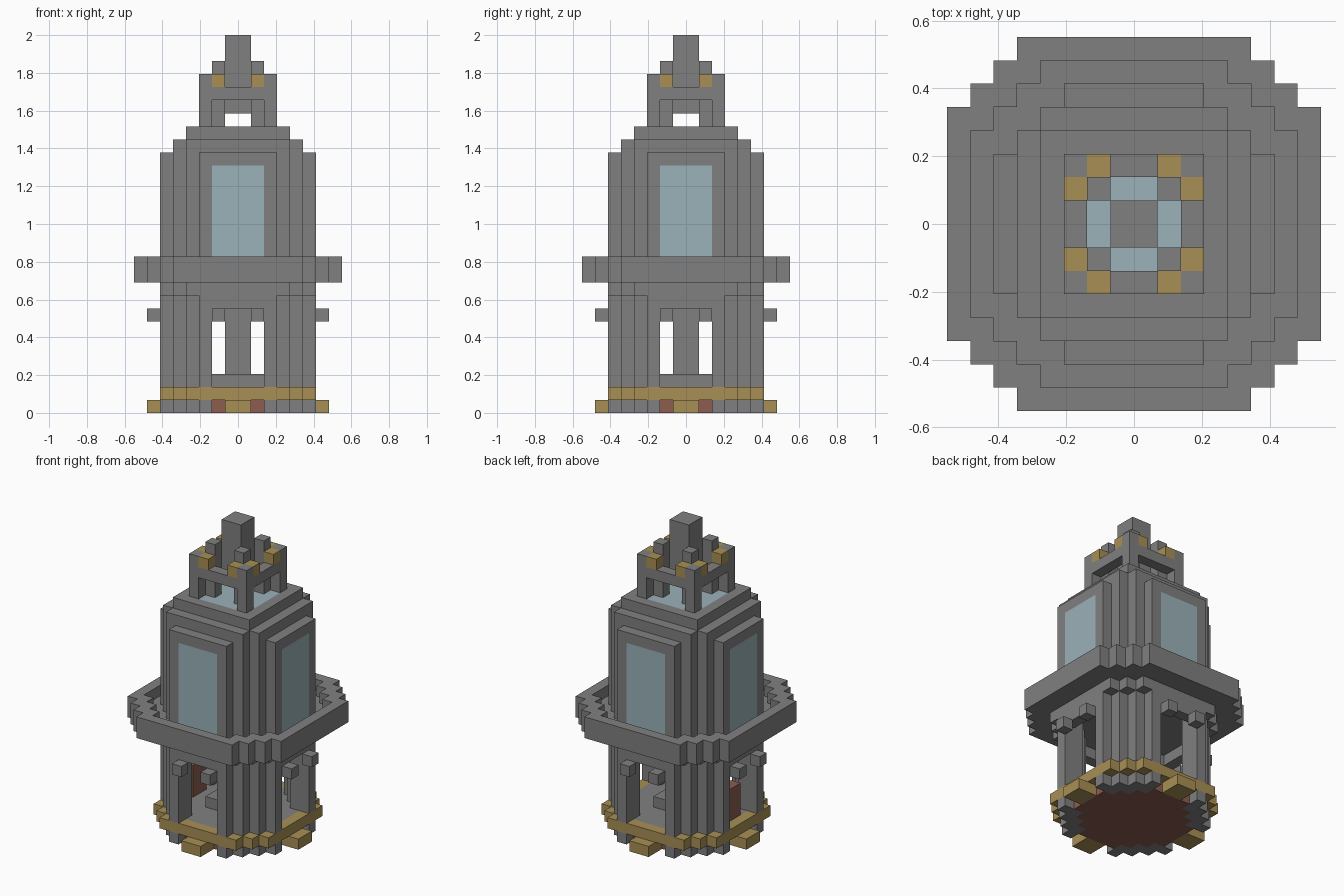
import bpy
import bmesh
from mathutils import Vector

if "Cube" in bpy.data.objects:
    bpy.data.objects.remove(bpy.data.objects["Cube"], do_unlink=True)

U = 2 / 29  # block size


def material(name, rgb):
    m = bpy.data.materials.new(name)
    m.use_nodes = True
    m.diffuse_color = (*rgb, 1)
    m.node_tree.nodes["Principled BSDF"].inputs["Base Color"].default_value = (*rgb, 1)
    return m


MATS = [material("stone grey", (0.216, 0.216, 0.216)),
        material("brass gold", (0.386, 0.275, 0.089)),
        material("pale glass", (0.328, 0.445, 0.485)),
        material("brick red", (0.262, 0.107, 0.08))]
GREY, GOLD, GLASS, RED = range(len(MATS))
AXES = [Vector(v) for v in ((1, 0, 0), (0, 1, 0), (0, 0, 1))]


def blocks(name, z0, z1, rule):
    """Fill a block grid by rule(long, short, z) -> colour or None; keep the outer faces."""
    cells = {}
    for x in range(-8, 8):
        for y in range(-8, 8):
            ax, ay = abs(x + .5), abs(y + .5)
            for z in range(z0, z1):
                colour = rule(max(ax, ay), min(ax, ay), z)
                if colour is not None:
                    cells[x, y, z] = colour
    build(name, cells)


def build(name, cells):
    bm = bmesh.new()
    for cell, colour in cells.items():
        centre = Vector(cell) + Vector((.5, .5, .5))
        for i, axis in enumerate(AXES):
            for sign in (-1, 1):
                if tuple(int(c) for c in Vector(cell) + axis * sign) in cells:
                    continue
                a, b = AXES[(i + 1) % 3] / 2, AXES[(i + 2) % 3] / 2 * sign
                mid = centre + axis * sign / 2
                ring = (mid - a - b, mid + a - b, mid + a + b, mid - a + b)
                face = bm.faces.new([bm.verts.new(p * U) for p in ring])
                face.material_index = colour
    bmesh.ops.remove_doubles(bm, verts=bm.verts, dist=U / 100)
    mesh = bpy.data.meshes.new(name)
    bm.to_mesh(mesh)
    bm.free()
    for m in MATS:
        mesh.materials.append(m)
    bpy.context.collection.objects.link(bpy.data.objects.new(name, mesh))


def octagon(l, s, a, b):
    """Inside a stepped octagon of half width a whose flat sides have half length b."""
    return l < a and l + s <= a + b - 1


def when(test, colour=GREY):
    return colour if test else None


def inner(l, s):
    return octagon(l, s, 5, 2)


# Foundation: red core, grey stepped corners, gold steps on four sides
def foundation(l, s, z):
    if s < 1 and 5 < l < 7:
        return GOLD
    if inner(l, s):
        return RED
    return when(octagon(l, s, 6, 3) and s > 2)


blocks("foundation", 0, 1, foundation)

# Floor with gold border
blocks("floor", 1, 2, lambda l, s, z: when(
    octagon(l, s, 6, 4), GREY if inner(l, s) else GOLD))

# Ground storey: corner piers joined by lintels
blocks("corner_piers", 2, 9, lambda l, s, z: when(
    octagon(l, s, 6, 3) and not inner(l, s) and (s > 2 or z == 8)))
blocks("centre_plinth", 2, 3, lambda l, s, z: when(l < 2))
blocks("centre_column", 3, 9, lambda l, s, z: when(l < 1))
blocks("brackets", 7, 8, lambda l, s, z: when(6 < l < 7 and 1 < s < 2))
build("red_door", {(-5, y, z): RED for y in (-1, 0) for z in (2, 3, 4)})

# Balcony with parapet
blocks("balcony_support", 9, 10, lambda l, s, z: when(octagon(l, s, 6, 4)))
blocks("balcony", 10, 12, lambda l, s, z: when(
    octagon(l, s, 8, 5) and (z == 10 or not octagon(l, s, 7, 4))))


# Upper storey with four tall windows and a stepped roof
def upper_storey(l, s, z):
    if z < 20:
        window = l > 5 and s < 2 and 11 <= z < 19
        return when(octagon(l, s, 6, 3), GLASS if window else GREY)
    if z < 21:
        return when(octagon(l, s, 5, 4))
    return when(l < 4, GLASS if l < 3 and s < 2 else GREY)


blocks("upper_storey", 11, 22, upper_storey)


# Lantern: corner posts, ring beam and gold battlements
def lantern(l, s, z):
    if not 2 < l < 3:
        return None
    if z < 24:
        return when(s > 2)
    if z == 24:
        return GREY
    return when(s > 1, GREY if s > 2 else GOLD)


blocks("lantern", 22, 26, lantern)
blocks("pinnacles", 22, 27, lambda l, s, z: when(1 < s and l < 2))
blocks("spire", 23, 29, lambda l, s, z: when(l < 1))
